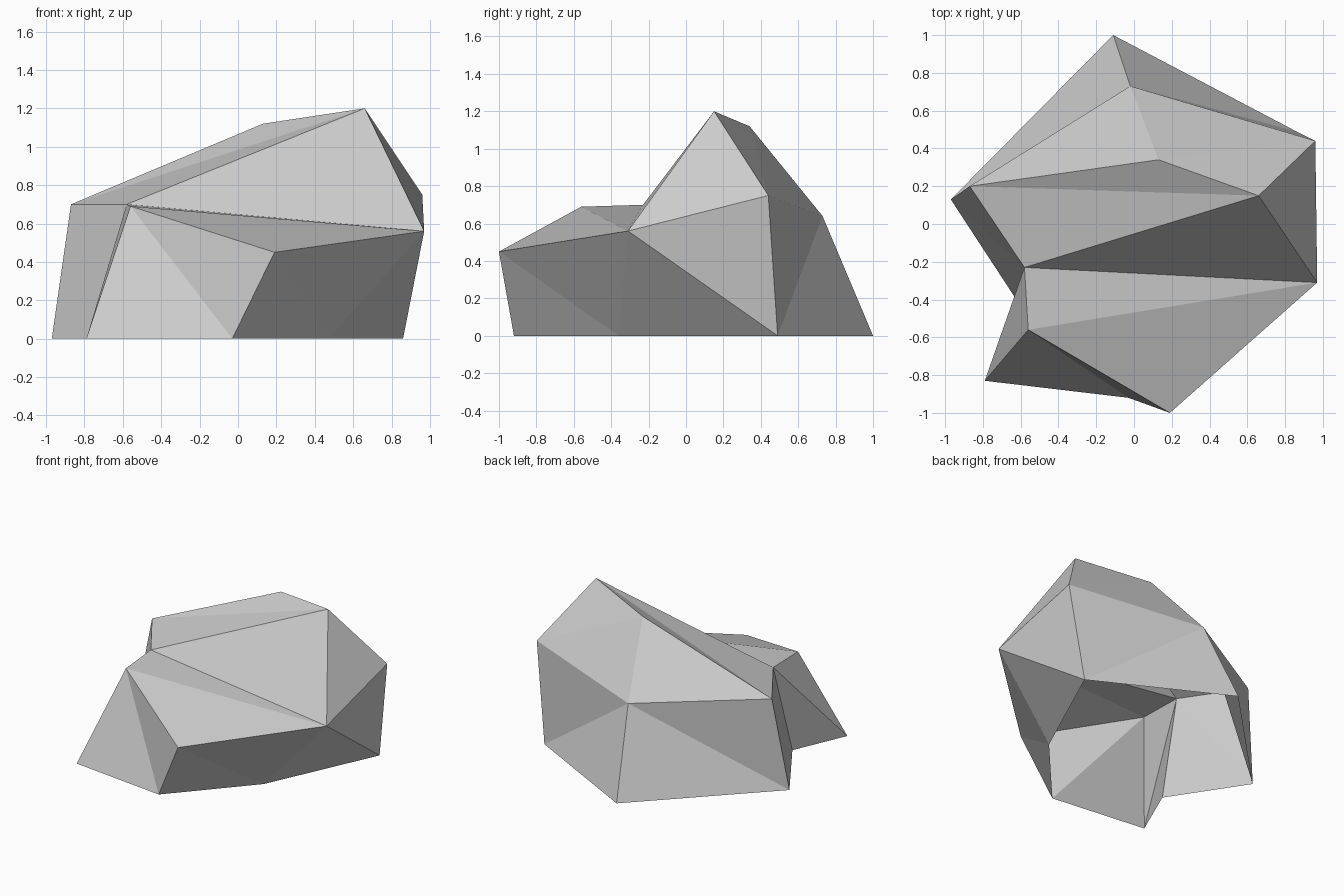
import bpy
import bmesh

cube = bpy.data.objects.get("Cube")
if cube:
    bpy.data.objects.remove(cube, do_unlink=True)

# Single grey stone colour
stone = bpy.data.materials.new("stone_grey")
stone.use_nodes = True
colour = (0.6, 0.6, 0.6, 1.0)
stone.diffuse_color = colour
stone.node_tree.nodes["Principled BSDF"].inputs["Base Color"].default_value = colour

bm = bmesh.new()


def corner(x, y, z=0.0):
    return bm.verts.new((x, y, z))


def fan(hub, *rim):
    """Flat facets from one hub corner to each pair of neighbours on its rim."""
    for first, second in zip(rim, rim[1:]):
        bm.faces.new((hub, first, second))


# Ground outline
back = corner(-0.11, 1.0)
left_back = corner(0.86, 0.49)
left_front = corner(0.47, -0.36)
front = corner(-0.03, -0.92)
toe = corner(-0.79, -0.83)
notch = corner(-0.61, -0.42)
right = corner(-0.97, 0.13)

# Shoulder corners
rear_shoulder = corner(-0.02, 0.73, 0.64)
left_shoulder = corner(0.96, 0.44, 0.75)
left_ledge = corner(0.97, -0.31, 0.56)
front_ledge = corner(0.19, -1.0, 0.45)
toe_top = corner(-0.56, -0.56, 0.69)
notch_top = corner(-0.58, -0.23, 0.70)
right_shoulder = corner(-0.87, 0.20, 0.70)

# Crest corners
peak = corner(0.66, 0.15, 1.20)
rear_peak = corner(0.13, 0.34, 1.12)

# Crest
fan(rear_peak, right_shoulder, rear_shoulder, left_shoulder, peak, right_shoulder)
# Front slope and the notch below it
fan(notch_top, right, right_shoulder, peak, left_ledge, toe_top, toe, notch, right)
# Back wall
fan(rear_shoulder, left_shoulder, left_back, back, right, right_shoulder)
# Left wall and front ledge
fan(left_ledge, peak, left_shoulder, left_back, left_front, front_ledge, toe_top)
# Front wall; the underside stays open
fan(front, left_front, front_ledge, toe_top, toe)

# Point every facet outwards
bmesh.ops.recalc_face_normals(bm, faces=bm.faces)
bm.normal_update()
if sum(f.normal.z * f.calc_area() for f in bm.faces) < 0:
    bmesh.ops.reverse_faces(bm, faces=bm.faces)

mesh = bpy.data.meshes.new("boulder")
bm.to_mesh(mesh)
bm.free()
mesh.materials.append(stone)
boulder = bpy.data.objects.new("boulder", mesh)
bpy.context.collection.objects.link(boulder)
